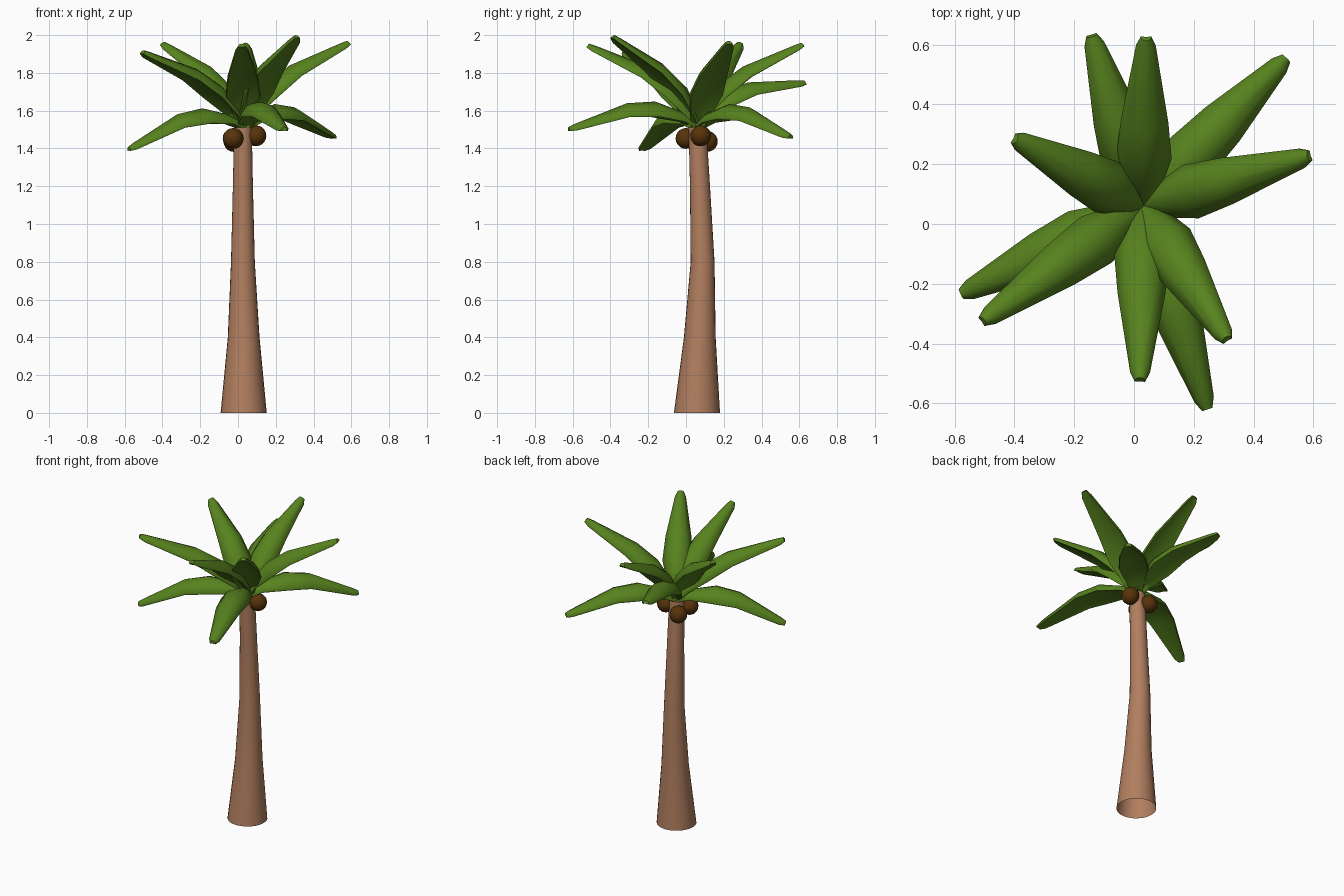
import bpy, bmesh, math
from mathutils import Vector

if "Cube" in bpy.data.objects:
    bpy.data.objects.remove(bpy.data.objects["Cube"])


def material(name, rgb):
    m = bpy.data.materials.new(name)
    m.diffuse_color = (*rgb, 1)
    m.use_nodes = True
    m.node_tree.nodes["Principled BSDF"].inputs["Base Color"].default_value = m.diffuse_color
    return m


BARK = material("bark brown", (0.44, 0.21, 0.115))
LEAF = material("leaf green", (0.095, 0.225, 0.013))
NUT = material("coconut brown", (0.095, 0.034, 0.003))


def finish(bm, name, mat, angle=62):
    bmesh.ops.recalc_face_normals(bm, faces=bm.faces)
    me = bpy.data.meshes.new(name)
    bm.to_mesh(me)
    bm.free()
    ob = bpy.data.objects.new(name, me)
    bpy.context.collection.objects.link(ob)
    me.materials.append(mat)
    bpy.ops.object.select_all(action='DESELECT')
    ob.select_set(True)
    bpy.context.view_layer.objects.active = ob
    bpy.ops.object.shade_smooth_by_angle(angle=math.radians(angle))
    return ob


def skin(bm, rings):
    """Join consecutive rings of vertices with quads."""
    for a, b in zip(rings, rings[1:]):
        n = len(a)
        for i in range(n):
            j = (i + 1) % n
            bm.faces.new((a[i], a[j], b[j], b[i]))


# Trunk: tapered, gently swaying, open at the foot (x, y, z, radius)
bm = bmesh.new()
rings = []
for x, y, z, r in [(0.03, 0.058, 0, 0.122), (0.03, 0.073, 0.4, 0.084),
                   (0.026, 0.088, 0.8, 0.063), (0.026, 0.074, 1.2, 0.053),
                   (0.026, 0.061, 1.51, 0.047)]:
    rings.append([bm.verts.new((x + r * math.cos(k * math.tau / 24),
                                y + r * math.sin(k * math.tau / 24), z))
                  for k in range(24)])
skin(bm, rings)
bm.faces.new(rings[-1])
finish(bm, "trunk", BARK)

# Coconuts under the crown
for i, c in enumerate([(0.095, 0.078, 1.467), (-0.026, 0.0, 1.453), (-0.022, 0.113, 1.437)]):
    bm = bmesh.new()
    bmesh.ops.create_uvsphere(bm, u_segments=16, v_segments=10, radius=0.055)
    bmesh.ops.translate(bm, verts=bm.verts, vec=c)
    finish(bm, f"coconut_{i + 1}", NUT)

# Fronds: arched leaves from the crown centre to each tip
CROWN = Vector((0.03, 0.06, 1.51))
STATIONS = [(-0.05, 0.025), (0.12, 0.056), (0.33, 0.093), (0.55, 0.08),
            (0.95, 0.034), (1.0, 0.018)]          # position, half width
# cross-section: across, height (in half widths), thickness offset
SECTION = [(-1, -0.75, 0), (-0.6, -0.24, 0), (0, 0, 0), (0.6, -0.24, 0), (1, -0.75, 0),
           (0.95, -0.77, -0.01), (0, -0.5, -0.012), (-0.95, -0.77, -0.01)]


def frond(name, tip):
    chord = Vector(tip) - CROWN
    along = chord.normalized()
    side = along.cross(Vector((0, 0, 1))).normalized()
    up = side.cross(along)
    bow = 0.14 - 0.07 * max(0, chord.z)          # drooping leaves bend more
    bm = bmesh.new()
    rows = []
    for t, w in STATIONS:
        s = max(0, t)
        mid = CROWN + chord * t + up * bow * math.sin(math.pi * s ** 0.75)
        rows.append([bm.verts.new(mid + side * w * u + up * (w * h + d))
                     for u, h, d in SECTION])
    skin(bm, rows)
    bm.faces.new(rows[0])
    bm.faces.new(rows[-1])
    finish(bm, name, LEAF)


for i, tip in enumerate([(-0.14, 0.625, 1.76), (0.04, 0.612, 1.96), (0.51, 0.555, 1.475),
                         (0.578, 0.225, 1.97), (-0.39, 0.28, 1.965), (-0.58, -0.235, 1.41),
                         (-0.50, -0.32, 1.92), (0.02, -0.513, 1.955),
                         (0.305, -0.378, 2.0), (0.245, -0.62, 1.515)]):
    frond(f"frond_{i + 1}", tip)
